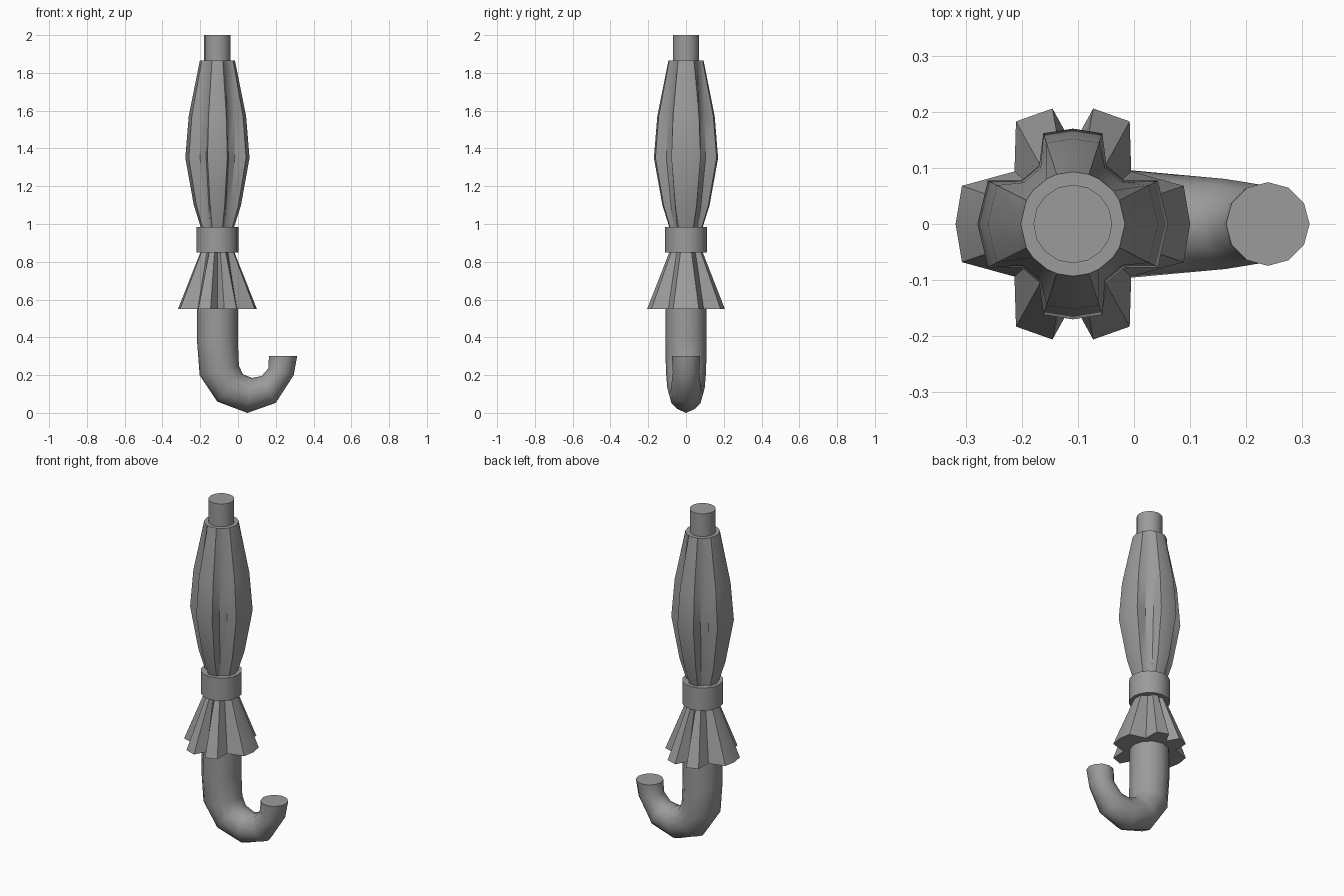
import bpy, bmesh
from math import sin, cos, radians, pi
from mathutils import Vector

cube = bpy.data.objects.get("Cube")
if cube:
    bpy.data.objects.remove(cube)

AXIS = -0.109  # x of the shaft

grey = bpy.data.materials.new("mid grey")
grey.use_nodes = True
colour = (0.33, 0.33, 0.33, 1)
grey.diffuse_color = colour
grey.node_tree.nodes["Principled BSDF"].inputs["Base Color"].default_value = colour


def loft(name, rings, smooth=30):
    """Skin a list of equal-length point rings and cap both ends."""
    bm = bmesh.new()
    rows = [[bm.verts.new(p) for p in ring] for ring in rings]
    n = len(rows[0])
    for a, b in zip(rows, rows[1:]):
        for i in range(n):
            j = (i + 1) % n
            bm.faces.new((a[i], a[j], b[j], b[i]))
    bm.faces.new(rows[0])
    bm.faces.new(rows[-1])
    bmesh.ops.recalc_face_normals(bm, faces=bm.faces)
    mesh = bpy.data.meshes.new(name)
    bm.to_mesh(mesh)
    bm.free()
    mesh.materials.append(grey)
    obj = bpy.data.objects.new(name, mesh)
    bpy.context.collection.objects.link(obj)
    bpy.ops.object.select_all(action='DESELECT')
    obj.select_set(True)
    bpy.context.view_layer.objects.active = obj
    bpy.ops.object.shade_smooth_by_angle(angle=radians(smooth))
    return obj


def pleated(name, quarter, profile):
    """Folded cloth: quarter = (angle, is_ridge) for 0..90 degrees, mirrored
    all round; profile = (height, ridge radius, valley radius)."""
    half = quarter + [(180 - a, r) for a, r in reversed(quarter) if a != 90]
    full = half + [(360 - a, r) for a, r in reversed(half) if a not in (0, 180)]
    rings = []
    for z, ridge, valley in profile:
        ring = []
        for a, is_ridge in full:
            rad = ridge if is_ridge else valley
            ring.append((AXIS + rad * cos(radians(a)), rad * sin(radians(a)), z))
        rings.append(ring)
    return loft(name, rings)


def cylinder(name, radius, z0, z1, n=16):
    return loft(name, [[(AXIS + radius * cos(2 * pi * i / n),
                         radius * sin(2 * pi * i / n), z) for i in range(n)]
                       for z in (z0, z1)])


# Tip and strap
cylinder("tip", 0.07, 1.8, 2.0)
cylinder("strap", 0.111, 0.85, 0.985)

# Folded canopy with four broad ridges
pleated("canopy",
        [(0, True), (27, True), (40, False), (60, False), (72, True), (90, True)],
        [(0.95, 0.078, 0.07), (1.1, 0.125, 0.092), (1.35, 0.17, 0.12),
         (1.57, 0.152, 0.115), (1.865, 0.093, 0.093)])

# Flared skirt with six ridges
pleated("skirt",
        [(0, True), (19, True), (42, False), (61, True), (80, True), (90, False)],
        [(0.55, 0.209, 0.14), (0.88, 0.078, 0.068)])

# Hooked handle: outer and inner (x, z) points of each tube section
sections = [((-0.217, 0.6), (-0.001, 0.6)), ((-0.217, 0.38), (-0.001, 0.38)),
            ((-0.203, 0.2), (0.005, 0.25)), ((-0.11, 0.06), (0.025, 0.205)),
            ((0.05, 0.008), (0.075, 0.185)), ((0.2, 0.053), (0.125, 0.195)),
            ((0.295, 0.2), (0.16, 0.235)), ((0.313, 0.3), (0.164, 0.3))]
rings = []
for (ox, oz), (ix, iz) in sections:
    outer, inner = Vector((ox, 0, oz)), Vector((ix, 0, iz))
    centre, arm = (outer + inner) / 2, (outer - inner) / 2
    side = Vector((0, arm.length, 0))
    rings.append([centre + arm * cos(2 * pi * i / 12) + side * sin(2 * pi * i / 12)
                  for i in range(12)])
handle = loft("handle", rings, 50)

# Rest the hook on the ground
for v in handle.data.vertices:
    if v.co.z < 0.01:
        v.co.z = 0
